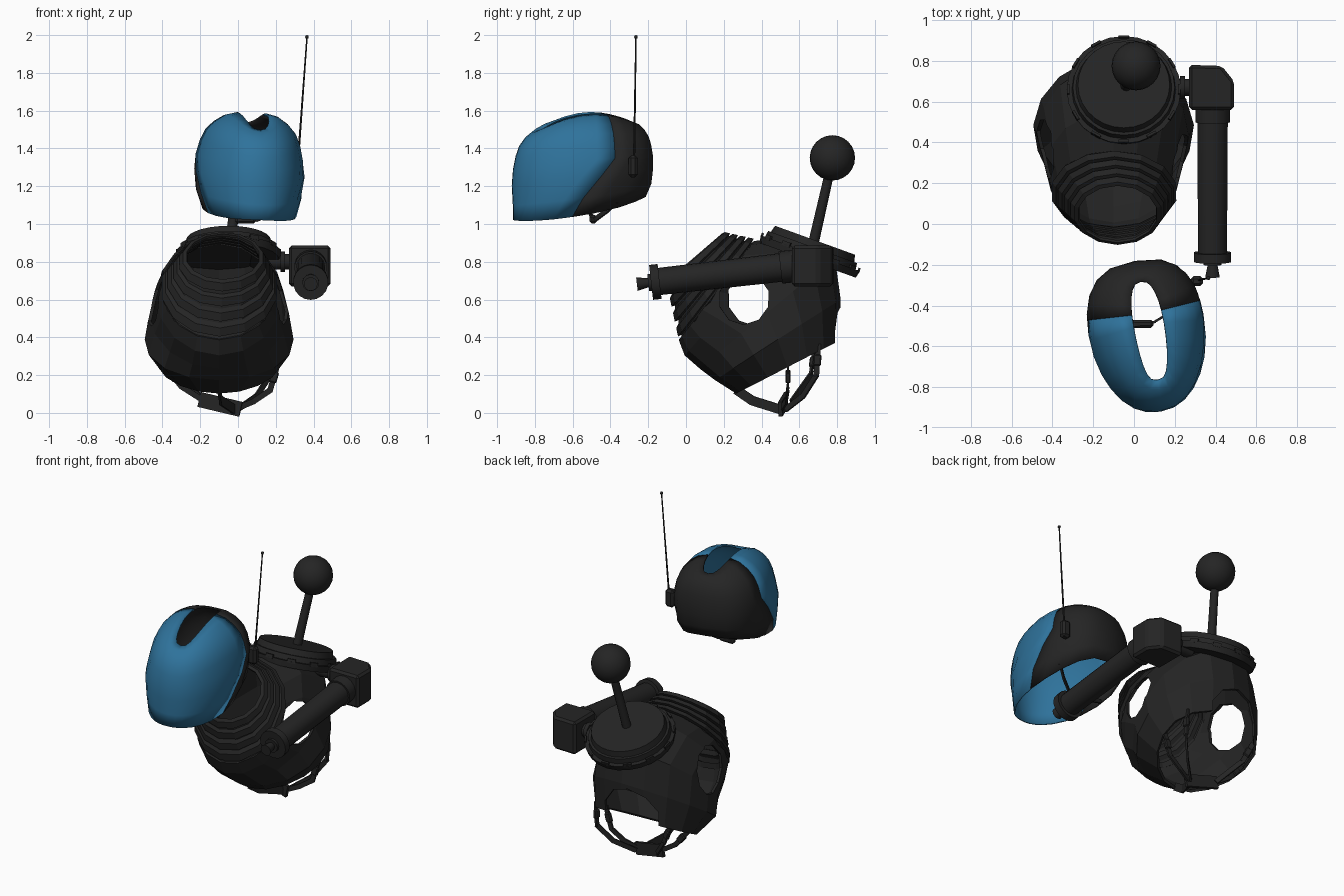
import bpy, bmesh, math
from mathutils import Vector, Matrix

if "Cube" in bpy.data.objects:
    bpy.data.objects.remove(bpy.data.objects["Cube"])

def material(name, col):
    m = bpy.data.materials.new(name)
    m.diffuse_color = (*col, 1)
    m.use_nodes = True
    m.node_tree.nodes["Principled BSDF"].inputs["Base Color"].default_value = m.diffuse_color
    return m

DARK = material("dark", (0.018, 0.018, 0.018))
BLUE = material("blue", (0.028, 0.17, 0.33))

def finish(name, bm, mat=DARK, smooth=None):
    me = bpy.data.meshes.new(name)
    bmesh.ops.recalc_face_normals(bm, faces=bm.faces[:])
    bm.to_mesh(me)
    bm.free()
    ob = bpy.data.objects.new(name, me)
    bpy.context.collection.objects.link(ob)
    me.materials.append(mat)
    if smooth:
        bpy.ops.object.select_all(action='DESELECT')
        ob.select_set(True)
        bpy.context.view_layer.objects.active = ob
        bpy.ops.object.shade_smooth_by_angle(angle=math.radians(smooth))
    return ob

def loft(name, rings, closed=True, **kw):
    bm = bmesh.new()
    vs = [[bm.verts.new(p) for p in r] for r in rings]
    n = len(rings[0])
    for a, b in zip(vs, vs[1:]):
        for i in range(n if closed else n - 1):
            j = (i + 1) % n
            bm.faces.new((a[i], a[j], b[j], b[i]))
    return finish(name, bm, **kw)

def apply_mods(ob):
    dg = bpy.context.evaluated_depsgraph_get()
    me = bpy.data.meshes.new_from_object(ob.evaluated_get(dg))
    ob.modifiers.clear()
    ob.data = me

def thicken(ob, t):
    m = ob.modifiers.new("thick", 'SOLIDIFY')
    m.thickness, m.offset = t, 0
    apply_mods(ob)

def cut(ob, cutter):
    m = ob.modifiers.new("cut", 'BOOLEAN')
    m.operation, m.object, m.solver = 'DIFFERENCE', cutter, 'EXACT'
    apply_mods(ob)
    bpy.data.objects.remove(cutter)

def rod(name, a, b, r1, r2=None, n=16, smooth=40):
    a, b = Vector(a), Vector(b)
    mat = Matrix.Translation((a + b) / 2) @ (b - a).to_track_quat('Z', 'Y').to_matrix().to_4x4()
    bm = bmesh.new()
    bmesh.ops.create_cone(bm, cap_ends=True, segments=n, radius1=r1,
                          radius2=r1 if r2 is None else r2, depth=(b - a).length, matrix=mat)
    return finish(name, bm, smooth=smooth)

def ball(name, c, r, n=20):
    bm = bmesh.new()
    bmesh.ops.create_uvsphere(bm, u_segments=n, v_segments=n // 2, radius=r,
                              matrix=Matrix.Translation(c))
    return finish(name, bm, smooth=60)

def box(name, c, size, bevel=0, quat=None):
    bm = bmesh.new()
    bmesh.ops.create_cube(bm, size=1, matrix=Matrix.Diagonal((*size, 1)))
    if bevel:
        bmesh.ops.bevel(bm, geom=bm.edges[:], offset=bevel, segments=1, affect='EDGES')
    m = Matrix.Translation(c)
    bm.transform(m @ quat.to_matrix().to_4x4() if quat else m)
    return finish(name, bm)

def strap(name, pts, w=0.03, t=0.012, buckle=False):
    for i, (a, b) in enumerate(zip(pts, pts[1:])):
        a, b = Vector(a), Vector(b)
        q = (b - a).to_track_quat('Z', 'Y')
        box(f"{name}_{i}", (a + b) / 2, (t, w, (b - a).length + 0.01), 0, q)
        if buckle and i == 0:
            box(name + "_buckle", (a + b) / 2, (t * 2.2, w * 1.4, 0.06), 0.006, q)

# Helmet: strips run from the lower edge up to the roof slot
def spow(v, e):
    return math.copysign(abs(v) ** e, v)

RINGS = [(None, 0), (.95, .17), (1, .38), (.97, .55), (.88, .7), (.76, .81), (.56, .9), (.3, .97), (0, 1)]
C = Vector((0.07, -0.55, 1.3))
TURN = (Matrix.Translation(C) @ Matrix.Rotation(math.radians(10), 4, 'Z')
        @ Matrix.Rotation(math.radians(2.5), 4, 'Y'))

def helmet_point(k, w, h):
    u = math.radians(15 * k)
    th = u - 0.6 * max(0, 1 - h / .48) * math.sin(u)      # seam sweeps forward low down
    c, s = math.cos(th), math.sin(th)
    if w is None:
        w = .82 + .12 * c
    B = Vector((.28 * spow(s, .9 if c > 0 else .72) * (1 - .1 * c), -.37 * spow(c, .95)))
    cu, su = math.cos(u), math.sin(u)
    S = Vector((.075 * spow(su, .7), .025 - .245 * cu))
    p = S + (B - S) * w
    z0 = 1.02 + .14 * ((1 - c) / 2) ** 1.5
    z1 = 1.585 - (.09 if cu > 0 else .05) * cu * cu
    return TURN @ Vector((p.x, p.y + .03 * (h > .4) * abs(su) ** 4, z0 + (z1 - z0) * h - C.z))

for name, ks, mat in (("visor", range(-7, 8), BLUE), ("helmet_shell", range(7, 18), DARK)):
    ob = loft(name, [[helmet_point(k, w, h) for k in ks] for w, h in RINGS],
              closed=False, mat=mat, smooth=50)
    thicken(ob, 0.01)

strap("chin_strap", [(-.17, -.52, 1.09), (-.01, -.5, 1.04), (.1, -.48, 1.025),
                     (.2, -.42, 1.07), (.27, -.37, 1.12)], 0.025)
box("chin_cup", (.04, -.49, 1.025), (.11, .04, .045), .012)

# Antenna on the helmet side
box("antenna_base", (.308, -.28, 1.305), (.06, .05, .115), .014)
rod("antenna_rod", (.318, -.275, 1.34), (.365, -.265, 1.985), .006, .004, 8)
ball("antenna_tip", (.365, -.265, 1.99), .01, 8)

# Vest: tilted oval sections; front point, back point, half width, front narrowing
def oval(f, b, hw, taper=0, n=16, cx=-0.1):
    c, a = [(f[i] + b[i]) / 2 for i in (0, 1)], [(f[i] - b[i]) / 2 for i in (0, 1)]
    ts = [2 * math.pi * i / n for i in range(n)]
    return [Vector((cx + hw * math.sin(t) * (1 - taper * math.cos(t)),
                    c[0] + a[0] * math.cos(t), c[1] + a[1] * math.cos(t))) for t in ts]

vest = loft("vest", [oval(*s) for s in (
    ((-.03, .39), (.36, .9), .29), ((.0, .31), (.55, .93), .325), ((.08, .24), (.78, .82), .36),
    ((.16, .18), (.81, .6), .385, -.06), ((.27, .11), (.8, .38), .315, .15))])
thicken(vest, 0.018)
# arm holes, then the arch at the rear hem
hole = rod("arm_cutter", (.7, .265, .6), (-.9, .41, .61), .128, .155, n=10, smooth=None)
cut(vest, hole)
arch = rod("arch_cutter", (-.14, .62, .38), (-.14, 1.0, .38), .19, n=10, smooth=None)
cut(vest, arch)

# Stepped bellows collar
def collar_ring(f, grow):
    mix = lambda a, b: a + (b - a) * f
    F = Vector((mix(-.09, -.02), mix(.70, .39)))
    B = Vector((mix(.195, .36), mix(.945, .90)))
    m = (F + B) / 2
    return oval(m + (F - m) * grow, m + (B - m) * grow, mix(.2, .3) * grow, 0, 14, mix(-.08, -.1))

N = 4
steps = []
for i in range(N):
    steps += [collar_ring((i + a) / N, g) for a, g in ((0, .97), (.1, 1.05), (.55, 1.06), (.7, .97))]
steps.append(collar_ring(1, 1.0))
thicken(loft("collar", steps), 0.014)

# Tilted disc on the back
D = Vector((-.05, .66, .85))
NRM = Vector((0, .34, .94)).normalized()
rod("disc_rim", D - NRM * .045, D - NRM * .005, .27, .28, 24)
rod("disc_step", D - NRM * .005, D + NRM * .03, .255, .25, 24)
rod("disc_top", D + NRM * .03, D + NRM * .068, .235, .225, 28)
for i in range(12):
    q = NRM.to_track_quat('Z', 'Y')
    t = 2 * math.pi * i / 12
    p = D + q @ Vector((.272 * math.cos(t), .272 * math.sin(t), -.002))
    box(f"rim_tab_{i}", p, (.05, .012, .025), 0,
        q @ Matrix.Rotation(t + math.pi / 2, 3, 'Z').to_quaternion())

# Ball on a stick
rod("stick", (-.04, .675, .9), (0, .755, 1.25), .028, .025, 12)
ball("stick_ball", (.01, .775, 1.35), .12, 24)

# Shoulder cannon, slightly nose down
def on_axis(y):
    return Vector((.385, y, .712 + .115 * y))

for name, y0, y1, r0, r1 in (("nozzle", -.26, -.19, .036, .022), ("front_cap", -.185, -.14, .093, .093),
                             ("barrel", -.14, .52, .072, .076), ("rear_band", .5, .57, .086, .086)):
    rod("cannon_" + name, on_axis(y0), on_axis(y1), r0, r1, 18)
rod("cannon_nozzle_base", on_axis(-.2), on_axis(-.18), .045, .045, 12)
bm = bmesh.new()
outline = [(.27, .56), (.49, .56), (.49, .70), (.43, .775), (.27, .78)]
face = bm.faces.new([bm.verts.new((x, y, .67)) for x, y in outline])
top = bmesh.ops.extrude_face_region(bm, geom=[face])["geom"]
bmesh.ops.translate(bm, verts=[v for v in top if isinstance(v, bmesh.types.BMVert)], vec=(0, 0, .215))
bmesh.ops.bevel(bm, geom=bm.edges[:], offset=.014, segments=1, affect='EDGES')
finish("cannon_housing", bm)
rod("cannon_mount", (.12, .67, .8), (.28, .67, .8), .042, n=12)
rod("cannon_mount_flange", (.225, .67, .8), (.25, .67, .8), .055, n=12)

# Belly straps meeting at a pad
HUB = (-.02, .5, .018)
strap("strap_right_rear", [(.17, .7, .36), (.17, .69, .2), (.1, .62, .09), (.0, .53, .02)], buckle=True)
strap("strap_right_side", [(.21, .54, .26), (.17, .54, .12), (.08, .53, .06), HUB], buckle=True)
strap("strap_front", [(-.1, .27, .12), (-.09, .35, .065), HUB], .05)
strap("strap_left_side", [(-.39, .54, .25), (-.3, .54, .14), (-.19, .53, .07), HUB], buckle=True)
strap("strap_left_rear", [(-.36, .68, .33), (-.3, .66, .2), (-.18, .56, .06)], buckle=True)
strap("belly_pad", [(-.2, .53, .07), (.01, .5, .02)], .08, .02)
